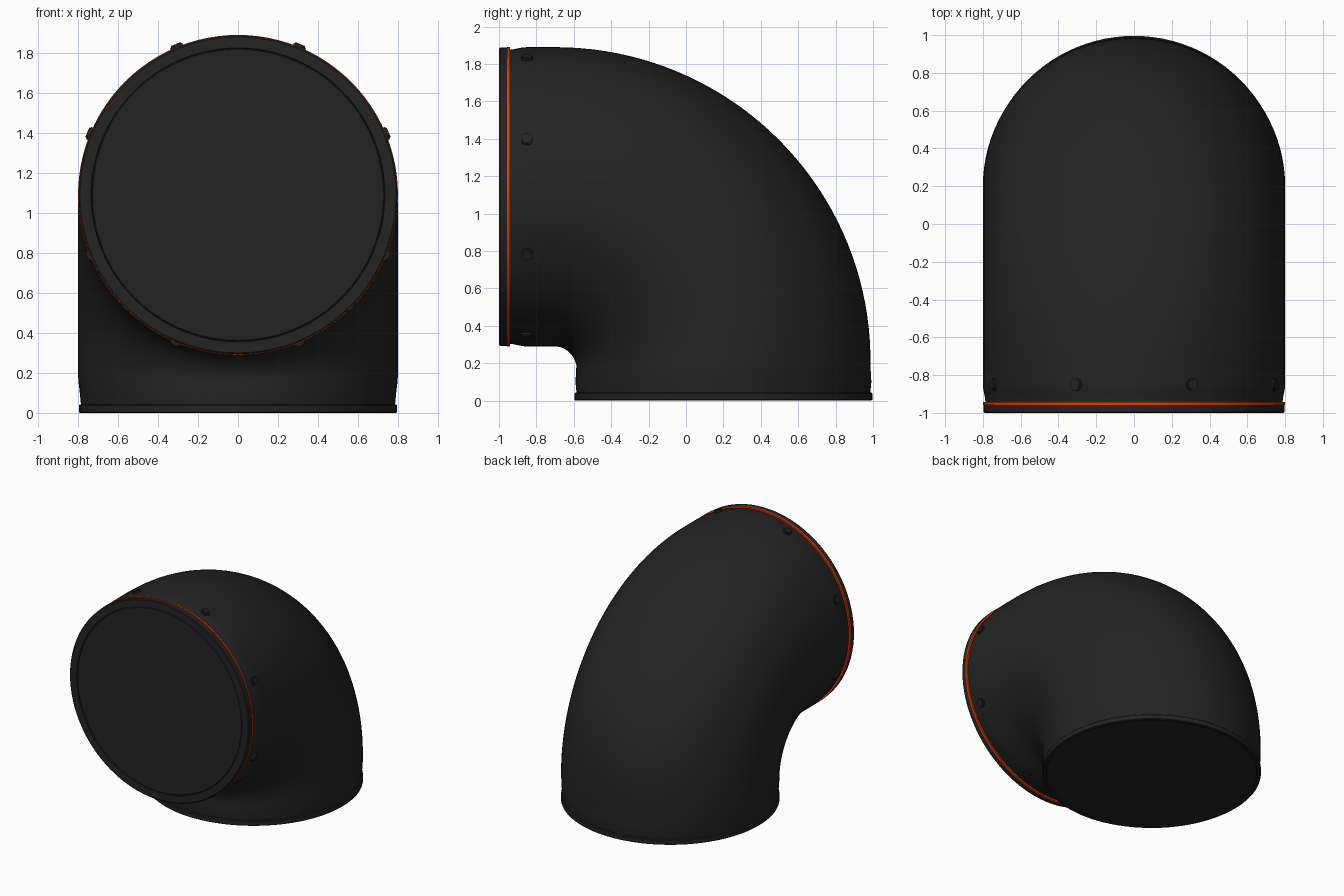
import bpy, bmesh, math
from mathutils import Vector, Matrix

cube = bpy.data.objects.get("Cube")
if cube:
    bpy.data.objects.remove(cube, do_unlink=True)

SIDES = 96
R = 0.8                      # pipe radius
BEND = 0.9                   # radius of the bend's centre line
BEND_Y, BEND_Z = -0.7, 0.19  # centre of the bend


def material(name, color, rough):
    m = bpy.data.materials.new(name)
    m.use_nodes = True
    m.diffuse_color = (*color, 1)
    node = m.node_tree.nodes["Principled BSDF"]
    node.inputs["Base Color"].default_value = (*color, 1)
    node.inputs["Roughness"].default_value = rough
    return m


black = material("matte_black", (0.017, 0.017, 0.017), 0.6)
red = material("signal_red", (0.75, 0.045, 0.0), 0.5)


def finish(name, bm, mat, angle=35):
    bmesh.ops.recalc_face_normals(bm, faces=bm.faces)
    mesh = bpy.data.meshes.new(name)
    bm.to_mesh(mesh)
    bm.free()
    mesh.materials.append(mat)
    ob = bpy.data.objects.new(name, mesh)
    bpy.context.collection.objects.link(ob)
    bpy.ops.object.select_all(action='DESELECT')
    ob.select_set(True)
    bpy.context.view_layer.objects.active = ob
    bpy.ops.object.shade_smooth_by_angle(angle=math.radians(angle))
    return ob


def sweep(name, stations, mat, caps=False, closed=False):
    """Skin rings given as (y, z, tilt, width radius, in-plane radius)."""
    bm = bmesh.new()
    rings = []
    for y, z, tilt, rx, rp in stations:
        up = Vector((0, math.sin(tilt), math.cos(tilt)))
        ring = []
        for i in range(SIDES):
            a = math.tau * i / SIDES
            ring.append(bm.verts.new(Vector((rx * math.sin(a), y, z))
                                     + up * rp * math.cos(a)))
        rings.append(ring)
    pairs = list(zip(rings, rings[1:]))
    if closed:
        pairs.append((rings[-1], rings[0]))
    for a, b in pairs:
        for i in range(SIDES):
            j = (i + 1) % SIDES
            bm.faces.new((a[i], a[j], b[j], b[i]))
    if caps:
        bm.faces.new(rings[0])
        bm.faces.new(rings[-1])
    return finish(name, bm, mat)


AXIS_Z = BEND_Z + BEND   # height of the front opening's centre
AXIS_Y = BEND_Y + BEND   # depth of the bottom opening's centre


def front(profile):
    return [(y, AXIS_Z, 0, r, r) for y, r in profile]


def bottom(profile):
    return [(AXIS_Y, z, math.pi / 2, r, r) for z, r in profile]


# Curved pipe body with slightly pinched necks
path = front([(-0.945, 0.787), (-0.925, 0.788), (-0.9, 0.793), (-0.87, 0.799),
              (-0.84, R), (-0.77, R)])
STEPS = 40
for k in range(STEPS + 1):
    t = k / STEPS
    a = t * math.pi / 2
    path.append((BEND_Y + BEND * math.sin(a), BEND_Z + BEND * math.cos(a),
                 a, R, R - 0.014 * t ** 3))
for z, rx, rp in ((0.15, 0.797, 0.788), (0.1, 0.791, 0.791), (0.04, 0.785, 0.785)):
    path.append((AXIS_Y, z, math.pi / 2, rx, rp))
sweep("pipe_body", path, black)

# Front collar, its red seal and the cover disc
sweep("front_collar", front([(-0.98, 0.73), (-1, 0.735), (-1, 0.79), (-0.995, 0.797),
                             (-0.957, 0.797), (-0.957, 0.73)]), black, closed=True)
sweep("red_seal_ring", front([(-0.957, 0.78), (-0.957, R), (-0.942, R),
                              (-0.942, 0.78)]), red, closed=True)
sweep("front_cover", front([(-0.96, 0.732), (-0.992, 0.732), (-0.996, 0.727)]),
      black, caps=True)

# Bottom flange and closing plate
sweep("bottom_flange", bottom([(0.006, 0.765), (0, 0.772), (0, 0.79), (0.005, 0.796),
                               (0.037, 0.796), (0.043, 0.79), (0.043, 0.765)]),
      black, closed=True)
sweep("bottom_plate", bottom([(0.03, 0.768), (0.008, 0.768)]), black, caps=True)

# Eight rivets around the front neck
for k in range(8):
    a = math.radians(22.5 + 45 * k)
    out = Vector((math.sin(a), 0, math.cos(a)))
    bm = bmesh.new()
    bmesh.ops.create_cone(bm, cap_ends=True, segments=24, radius1=0.033,
                          radius2=0.033, depth=0.04)
    rim = [e for e in bm.edges if all(v.co.z > 0 for v in e.verts)]
    bmesh.ops.bevel(bm, geom=rim, offset=0.007, segments=2, affect='EDGES')
    turn = out.to_track_quat('Z', 'Y').to_matrix().to_4x4()
    place = Matrix.Translation(Vector((0, -0.85, AXIS_Z)) + out * 0.796)
    bm.transform(place @ turn)
    finish(f"rivet_{k + 1}", bm, black)
